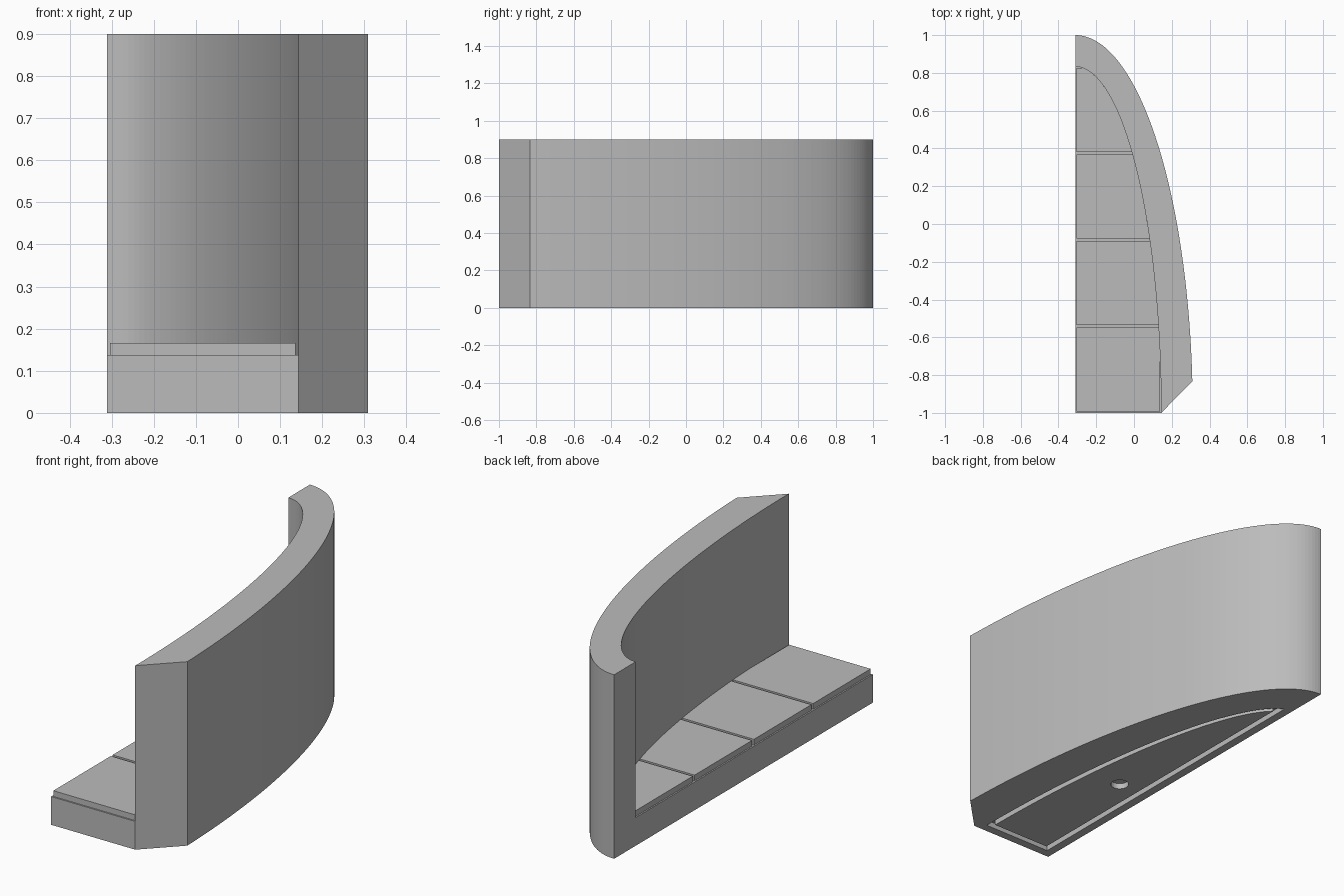
import bpy, bmesh, math

cube = bpy.data.objects.get("Cube")
if cube:
    bpy.data.objects.remove(cube, do_unlink=True)

LEFT, FRONT = -0.311, -1.0      # corner shared by all the quarter ellipses
WALL = 0.167                    # wall thickness and chamfer size
HEIGHT, FLOOR = 0.9, 0.138
UNIT = 0.014
OUT_A, OUT_B = 0.622, 2.0
IN_A, IN_B = OUT_A - WALL, OUT_B - WALL

grey = bpy.data.materials.new("plain grey")
grey.use_nodes = True
grey.diffuse_color = (0.5, 0.5, 0.5, 1)
grey.node_tree.nodes["Principled BSDF"].inputs["Base Color"].default_value = (0.5, 0.5, 0.5, 1)


def curve_x(y, a, b):
    return LEFT + a * math.sqrt(max(0, 1 - ((y - FRONT) / b) ** 2))


def quarter(a, b, x_min=LEFT, y_min=FRONT, steps=56):
    """Quarter ellipse points, from the front edge round to the left edge."""
    start = math.asin((y_min - FRONT) / b)
    end = math.acos((x_min - LEFT) / a)
    angles = [start + (end - start) * i / steps for i in range(steps + 1)]
    return [(LEFT + a * math.cos(t), FRONT + b * math.sin(t)) for t in angles]


def prism(name, outline, z0, z1):
    bm = bmesh.new()
    face = bm.faces.new([bm.verts.new((x, y, z0)) for x, y in outline])
    top = bmesh.ops.extrude_face_region(bm, geom=[face])["geom"]
    verts = [v for v in top if isinstance(v, bmesh.types.BMVert)]
    bmesh.ops.translate(bm, verts=verts, vec=(0, 0, z1 - z0))
    bmesh.ops.recalc_face_normals(bm, faces=bm.faces)
    mesh = bpy.data.meshes.new(name)
    bm.to_mesh(mesh)
    bm.free()
    mesh.materials.append(grey)
    obj = bpy.data.objects.new(name, mesh)
    bpy.context.collection.objects.link(obj)
    return obj


def cut(target, cutter):
    """Subtract the cutter from the target, then discard the cutter."""
    cutter.hide_render = True
    mod = target.modifiers.new("cut", 'BOOLEAN')
    mod.operation, mod.solver, mod.object = 'DIFFERENCE', 'EXACT', cutter
    graph = bpy.context.evaluated_depsgraph_get()
    result = bpy.data.meshes.new_from_object(target.evaluated_get(graph))
    target.modifiers.clear()
    target.data = result
    bpy.data.objects.remove(cutter, do_unlink=True)


# Solid body with a chamfered front corner
outline = [(LEFT, FRONT), (LEFT + IN_A, FRONT)] + quarter(OUT_A, OUT_B, y_min=FRONT + WALL)
body = prism("curved_wall_and_floor", outline, 0, HEIGHT)

# Hollow above the floor, open at the front and the flat side
arc = quarter(IN_A, IN_B)
hollow = [(LEFT - 0.1, FRONT - 0.1), (arc[0][0], FRONT - 0.1)] + arc + [(LEFT - 0.1, arc[-1][1])]
cut(body, prism("hollow_cutter", hollow, FLOOR, HEIGHT + 0.1))


# Narrow groove following the floor outline on the underside
def underside(name, inset, z0, z1):
    x, y = LEFT + inset, FRONT + inset
    return prism(name, [(x, y)] + quarter(IN_A - inset, IN_B - inset, x, y), z0, z1)


groove = underside("groove_cutter", 3 * UNIT, -0.05, 2 * UNIT)
cut(groove, underside("groove_core", 5 * UNIT, -0.1, 0.1))
cut(body, groove)

# Round recess in the underside
circle = [(-0.13 + 0.042 * math.cos(i * math.pi / 16), -0.26 + 0.042 * math.sin(i * math.pi / 16))
          for i in range(32)]
cut(body, prism("recess_cutter", circle, -0.05, 2 * UNIT))

# Four floor tiles separated by thin gaps and trimmed to the inside of the wall
pitch = IN_B / 4
for n in range(4):
    y0 = FRONT + n * pitch + UNIT / 2
    y1 = FRONT + (n + 1) * pitch - UNIT / 2
    x0, x1 = LEFT + UNIT / 2, LEFT + IN_A - UNIT / 2
    steps = 24
    ys = [y0 + (y1 - y0) * math.sin(i / steps * math.pi / 2) for i in range(steps + 1)]
    edge = [(min(curve_x(y, IN_A, IN_B), x1), y) for y in ys]
    prism(f"floor_tile_{n + 1}", [(x0, y1), (x0, y0)] + edge, FLOOR, FLOOR + 2 * UNIT)
